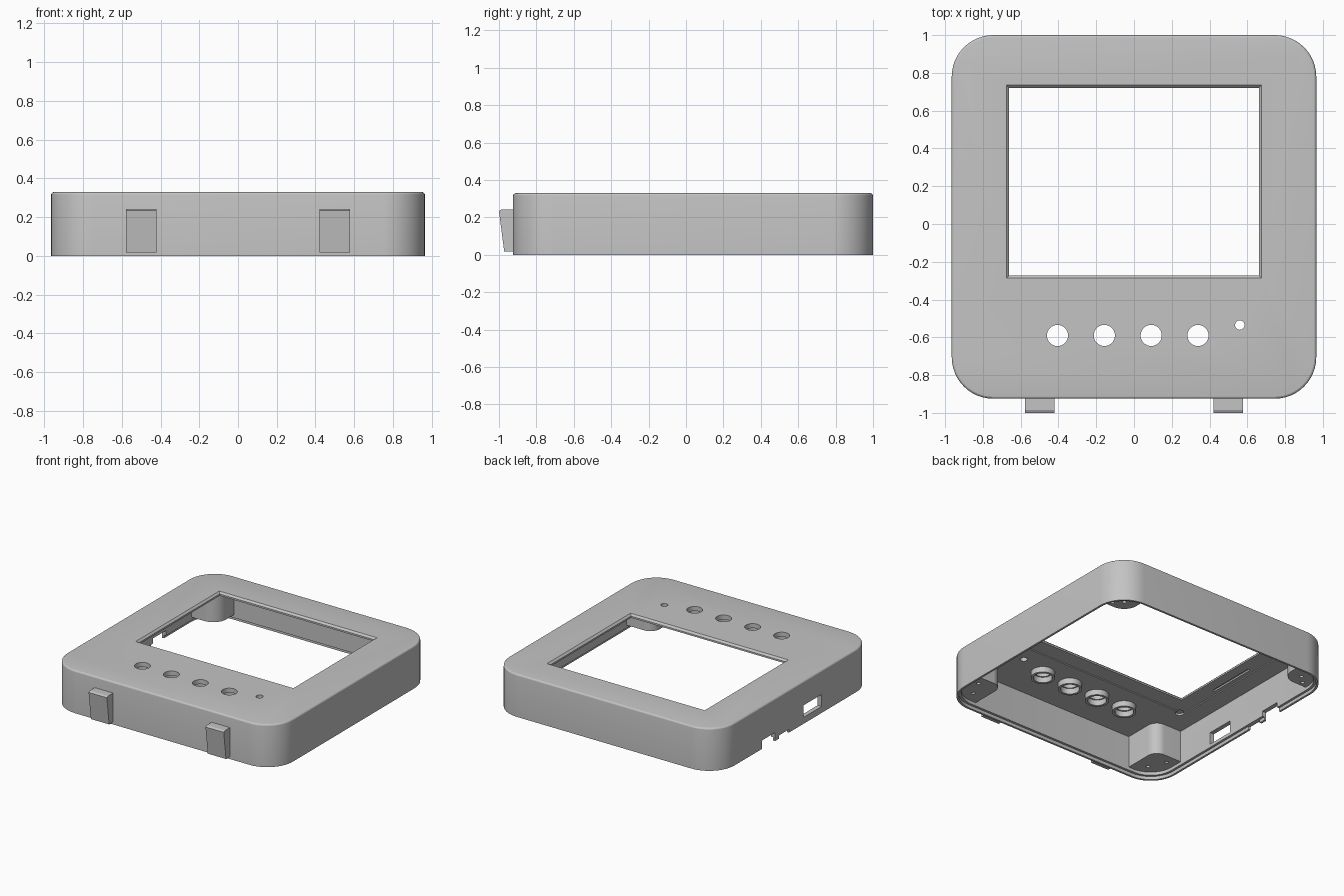
import bpy, bmesh, math

cube = bpy.data.objects.get("Cube")
if cube:
    bpy.data.objects.remove(cube, do_unlink=True)

gray = bpy.data.materials.new("plain gray")
gray.use_nodes = True
COLOR = (0.55, 0.55, 0.55, 1)
gray.diffuse_color = COLOR
gray.node_tree.nodes["Principled BSDF"].inputs["Base Color"].default_value = COLOR


def outline(x0, x1, y0, y1, r, inset):
    """Rounded rectangle outline, shrunk by inset; square corners if r is 0."""
    x0, x1, y0, y1 = x0 + inset, x1 - inset, y0 + inset, y1 - inset
    if r == 0:
        return [(x1, y1), (x0, y1), (x0, y0), (x1, y0)]
    r -= inset
    pts, steps = [], 12
    centers = [(x1 - r, y1 - r), (x0 + r, y1 - r), (x0 + r, y0 + r), (x1 - r, y0 + r)]
    for quarter, (cx, cy) in enumerate(centers):
        for i in range(steps + 1):
            a = (quarter + i / steps) * math.pi / 2
            pts.append((cx + r * math.cos(a), cy + r * math.sin(a)))
    return pts


def skin(name, rings):
    """Closed solid through a stack of equal rings."""
    bm = bmesh.new()
    loops = [[bm.verts.new(p) for p in ring] for ring in rings]
    n = len(loops[0])
    for low, high in zip(loops, loops[1:]):
        for i in range(n):
            j = (i + 1) % n
            bm.faces.new((low[i], low[j], high[j], high[i]))
    bm.faces.new(loops[0])
    bm.faces.new(loops[-1])
    bmesh.ops.recalc_face_normals(bm, faces=bm.faces)
    mesh = bpy.data.meshes.new(name)
    bm.to_mesh(mesh)
    bm.free()
    mesh.materials.append(gray)
    obj = bpy.data.objects.new(name, mesh)
    bpy.context.collection.objects.link(obj)
    return obj


def loft(name, rect, r, layers):
    return skin(name, [[(x, y, z) for x, y in outline(*rect, r, inset)] for inset, z in layers])


def box(name, x0, x1, y0, y1, z0, z1):
    return loft(name, (x0, x1, y0, y1), 0, [(0, z0), (0, z1)])


def disc(name, x, y, r, z0, z1):
    ring = [(x + r * math.cos(i * math.pi / 16), y + r * math.sin(i * math.pi / 16)) for i in range(32)]
    return skin(name, [[(px, py, z) for px, py in ring] for z in (z0, z1)])


def combine(obj, other, operation="DIFFERENCE"):
    mod = obj.modifiers.new(operation, "BOOLEAN")
    mod.operation, mod.solver, mod.object = operation, "EXACT", other
    bpy.context.view_layer.objects.active = obj
    bpy.ops.object.modifier_apply(modifier=mod.name)
    bpy.data.objects.remove(other, do_unlink=True)


def smooth(obj):
    """Smooth the round walls, keeping the flat faces flat."""
    bpy.ops.object.select_all(action="DESELECT")
    obj.select_set(True)
    bpy.context.view_layer.objects.active = obj
    bpy.ops.object.shade_smooth_by_angle(angle=math.radians(15))


BODY = (-0.965, 0.965, -0.925, 1.0)
TOP, UNDER, RADIUS = 0.33, 0.295, 0.22
BUTTONS = [(-0.405 + 0.248 * i, -0.59) for i in range(4)]

# Shell with rounded top edge, hollow underside and stepped rim
edge = 0.016
curve = [(edge * (1 - math.cos(a)), TOP - edge + edge * math.sin(a))
         for a in (i * math.pi / 8 for i in range(5))]
shell = loft("shell", BODY, RADIUS, [(0, 0)] + curve)
combine(shell, loft("cavity", BODY, RADIUS,
                    [(0.016, -0.1), (0.016, 0.025), (0.034, 0.025), (0.034, UNDER)]))

# Shallow screen seat, side slot and peg hole in the underside
combine(shell, box("screen_seat", -0.79, 0.79, -0.40, 0.80, 0.2, UNDER + 0.008))
combine(shell, box("tab_slot", -0.76, -0.74, -0.03, 0.36, 0.2, UNDER + 0.02))
combine(shell, disc("peg_hole", -0.76, -0.41, 0.03, 0.2, UNDER + 0.015))

# Screen window with chamfered edge
combine(shell, loft("window", (-0.675, 0.675, -0.287, 0.735), 0,
                    [(0.014, 0.2), (0.014, TOP - 0.014), (-0.006, TOP + 0.006)]))

# Button holes and indicator hole
for x, y in BUTTONS:
    combine(shell, disc("button_hole", x, y, 0.056, 0.2, 0.4))
combine(shell, disc("indicator_hole", 0.56, -0.535, 0.025, 0.2, 0.4))

# Port and rim notches in the side wall
combine(shell, box("port", -1.1, -0.87, -0.28, -0.06, 0.05, 0.143))
combine(shell, box("deep_notch", -1.1, -0.87, 0.29, 0.45, -0.1, 0.065))
combine(shell, box("shallow_notch", -1.1, -0.87, 0.12, 0.24, -0.1, 0.025))
smooth(shell)

# Collars around the button holes
for x, y in BUTTONS:
    collar = disc("button_collar", x, y, 0.085, 0.252, UNDER + 0.005)
    combine(collar, disc("bore", x, y, 0.066, 0.2, 0.4))
    smooth(collar)

# Screw bosses filling the corners
for side in (-1, 1):
    for end, bx, by, r in (("front", 0.70, -0.60, 0.08), ("rear", 0.71, 0.76, 0.11)):
        boss = loft(end + "_boss", BODY, RADIUS, [(0.025, 0.05), (0.025, UNDER + 0.006)])
        xs = sorted((side * bx, side * 1.3))
        ys = sorted((by, math.copysign(1.4, by)))
        combine(boss, loft("corner", (*xs, *ys), r, [(0, -0.1), (0, 0.5)]), "INTERSECT")
        spots = [(0.80, -0.80), (0.86, -0.67)] if end == "front" else [(0.81, 0.86), (0.87, 0.80)]
        for hx, hy in spots:
            combine(boss, disc("screw_hole", side * hx, hy, 0.014, -0.1, 0.2))
        smooth(boss)

# Tapered clips on the front wall
profile = [(-0.91, 0.018), (-0.972, 0.018), (-1.0, 0.235), (-0.985, 0.243), (-0.91, 0.243)]
for x in (-0.5, 0.5):
    skin("front_clip", [[(x + d, y, z) for y, z in profile] for d in (-0.078, 0.078)])
